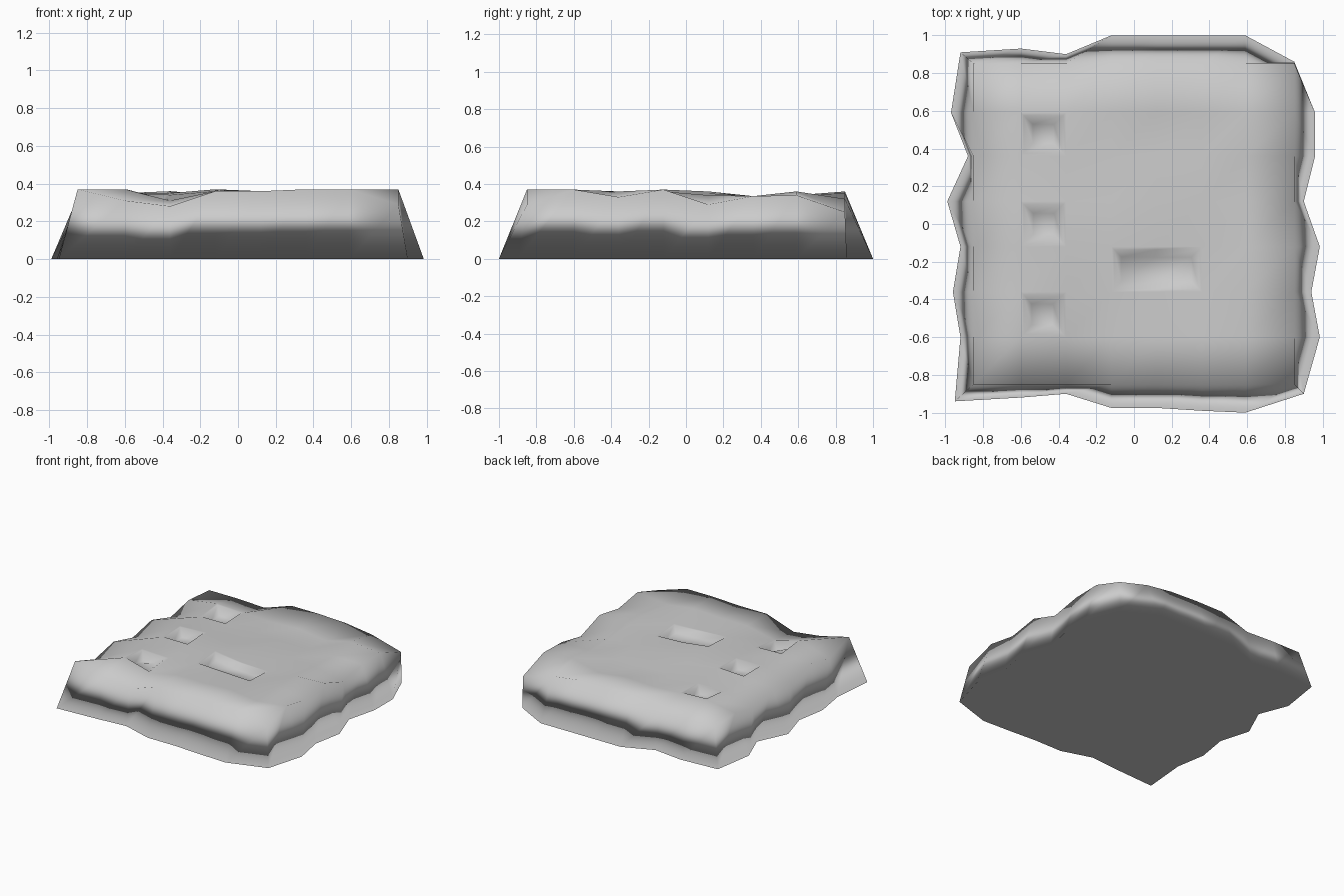
import bpy, bmesh

if "Cube" in bpy.data.objects:
    bpy.data.objects.remove(bpy.data.objects["Cube"])

# Top surface: 8 x 8 lattice of worn heights (rows run front to back)
AXIS = [-0.85, -0.6, -0.36, -0.12, 0.12, 0.36, 0.59, 0.85]
HEIGHTS = [
    [.37, .31, .28, .36, .36, .37, .37, .29],
    [.29, .37, .31, .36, .36, .37, .34, .37],
    [.34, .35, .34, .36, .35, .34, .36, .33],
    [.28, .35, .35, .37, .34, .33, .36, .37],
    [.33, .35, .36, .34, .36, .35, .34, .29],
    [.26, .33, .33, .33, .335, .33, .335, .335],
    [.31, .35, .34, .33, .34, .31, .36, .34],
    [.29, .29, .28, .36, .36, .35, .32, .25],
]
# Ragged base outline: how far each side reaches at the lattice positions
FRONT = [-.92, -.90, -.975, -.975, -.99, -1.0]
RIGHT = [.985, .94, .985, .90, .96, .96]
BACK = [.93, .90, 1.0, 1.0, 1.0, 1.0]
LEFT = [-.92, -.96, -.92, -.99, -.88, -.97]
mid = AXIS[1:-1]
outline = ([(-.95, -.94)] + list(zip(mid, FRONT)) +
           [(.90, -.90)] + list(zip(RIGHT, mid)) +
           [(.85, .86)] + list(zip(mid, BACK))[::-1] +
           [(-.92, .91)] + list(zip(LEFT, mid))[::-1])

bm = bmesh.new()
grid = [[bm.verts.new((x, y, HEIGHTS[j][i])) for i, x in enumerate(AXIS)]
        for j, y in enumerate(AXIS)]
cells = {}
for j in range(7):
    for i in range(7):
        cells[i, j] = bm.faces.new((grid[j][i], grid[j][i + 1],
                                    grid[j + 1][i + 1], grid[j + 1][i]))

# Rim of the top, anticlockwise from the front left corner
rim = (grid[0][:7] + [grid[j][7] for j in range(7)] +
       grid[7][:0:-1] + [grid[j][0] for j in range(7, 0, -1)])
base = [bm.verts.new((x, y, 0)) for x, y in outline]

# Sloping sides and flat underside
for k in range(28):
    n = (k + 1) % 28
    bm.faces.new((base[k], base[n], rim[n], rim[k]))
bm.faces.new(base[::-1])
bm.normal_update()

# Three small square pits along the left side and one wide hollow on the right
for group, wall, depth in (([(1, 1)], .05, -.05), ([(1, 3)], .05, -.05),
                           ([(1, 5)], .05, -.05),
                           ([(3, 2), (4, 2)], .04, -.04)):
    pit = [cells[c] for c in group]
    for t, d in ((0.015, 0), (wall, depth)):
        bmesh.ops.inset_region(bm, faces=pit, thickness=t, depth=d,
                               use_even_offset=True)
        bm.normal_update()

for f in bm.faces:
    f.smooth = True
mesh = bpy.data.meshes.new("stone_slab")
bm.to_mesh(mesh)
bm.free()

# Smooth shading that turns straight down at the foot, so the underside is flat
mesh.normals_split_custom_set_from_vertices(
    [(0, 0, -1) if v.co.z < 0.001 else v.normal[:] for v in mesh.vertices])
slab = bpy.data.objects.new("stone_slab", mesh)
bpy.context.collection.objects.link(slab)

# Slightly darker grey stone
stone = bpy.data.materials.new("grey_stone")
stone.diffuse_color = (0.55, 0.55, 0.55, 1)
stone.use_nodes = True
stone.node_tree.nodes["Principled BSDF"].inputs["Base Color"].default_value = stone.diffuse_color
mesh.materials.append(stone)
